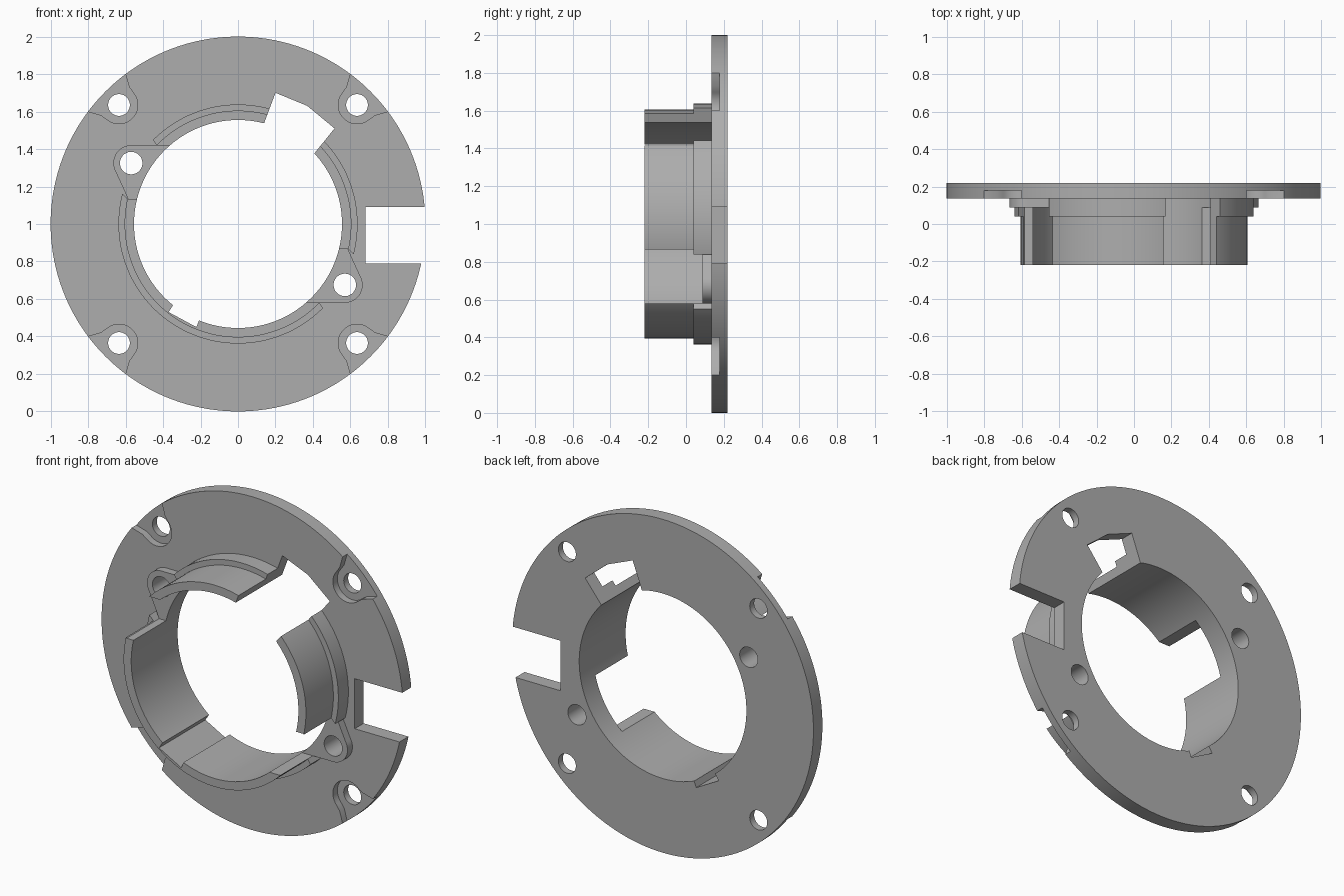
import bpy, bmesh
from math import sin, cos, radians

if "Cube" in bpy.data.objects:
    bpy.data.objects.remove(bpy.data.objects["Cube"], do_unlink=True)

grey = bpy.data.materials.new("plain grey")
grey.use_nodes = True
colour = (0.42, 0.42, 0.42, 1)
grey.diffuse_color = colour
grey.node_tree.nodes["Principled BSDF"].inputs["Base Color"].default_value = colour

FRONT, STEP, LUG, PLATE, POCKET, BACK = -0.22, 0.04, 0.088, 0.135, 0.178, 0.22
CENTRE_Z = 1.0
BORE = 0.555


def arc(cx, cz, r, start=0, end=360, n=48):
    """Points on an arc; a full circle omits its repeated end point."""
    count = n if abs(end - start) == 360 else n + 1
    angles = [radians(start + (end - start) * i / n) for i in range(count)]
    return [(cx + r * cos(a), cz + r * sin(a)) for a in angles]


def turned(points):
    """Half turn about the bore axis."""
    return [(-x, -z) for x, z in points]


def prism(name, points, y0, y1):
    """Extrude an outline in x and z from y0 to y1."""
    bm = bmesh.new()
    base = bm.faces.new([bm.verts.new((x, y0, z + CENTRE_Z)) for x, z in points])
    out = bmesh.ops.extrude_face_region(bm, geom=[base])
    moved = [v for v in out["geom"] if isinstance(v, bmesh.types.BMVert)]
    bmesh.ops.translate(bm, verts=moved, vec=(0, y1 - y0, 0))
    bmesh.ops.recalc_face_normals(bm, faces=bm.faces)
    mesh = bpy.data.meshes.new(name)
    bm.to_mesh(mesh)
    bm.free()
    obj = bpy.data.objects.new(name, mesh)
    bpy.context.collection.objects.link(obj)
    return obj


def part(name, points, y0, y1, cuts):
    """Make a solid, subtract every cut outline and shade it."""
    obj = prism(name, points, y0, y1)
    obj.data.materials.append(grey)
    bpy.ops.object.select_all(action="DESELECT")
    bpy.context.view_layer.objects.active = obj
    obj.select_set(True)
    for outline, c0, c1 in cuts:
        cutter = prism("cutter", outline, c0, c1)
        cutter.hide_render = True
        mod = obj.modifiers.new("cut", "BOOLEAN")
        mod.operation, mod.solver, mod.object = "DIFFERENCE", "EXACT", cutter
        bpy.ops.object.modifier_apply(modifier=mod.name)
        bpy.data.objects.remove(cutter, do_unlink=True)
    bpy.ops.object.shade_smooth_by_angle(angle=radians(25))
    return obj


def through(points):
    return (points, -0.5, 0.5)


# Cut outlines shared by the parts
bore = through(arc(0, 0, BORE, n=128))
key_notch = through([(0.065, 0.34), (0.2, 0.70), (0.37, 0.63),
                     (0.515, 0.51), (0.305, 0.25)])
small_notch = through([(-0.17, -0.535 + 0.12), (-0.222, -0.55),
                       (-0.37, -0.47), (-0.30, -0.36)])
gap_outline = [(0.3, -0.13), (0.585, -0.13), (0.64, -0.185), (0.8, -0.185),
               (0.8, -0.46), (0.46, -0.46), (0.435, -0.42), (0.3, -0.42)]
lug_gaps = [through(gap_outline), through(turned(gap_outline))]
lug_hole = arc(0.57, -0.325, 0.06)
lug_holes = [through(lug_hole), through(turned(lug_hole))]
side_slot = through([(0.68, 0.09), (1.2, 0.09), (1.2, -0.21), (0.68, -0.21)])

# Screw holes and their open front pockets in the four corners
pocket = ([(1.0, 0.66), (0.8, 0.6), (0.73, 0.58)]
          + arc(0.635, 0.635, 0.1, -50, -220, 24)
          + [(0.58, 0.73), (0.6, 0.8), (0.66, 1.0), (1.0, 1.0)])
corners = []
for sx in (-1, 1):
    for sz in (-1, 1):
        corners.append(through(arc(0.635 * sx, 0.635 * sz, 0.058)))
        corners.append(([(x * sx, z * sz) for x, z in pocket], -0.5, POCKET))

# Round base plate
part("base_plate", arc(0, 0, 1, n=160), PLATE, BACK,
     [bore, key_notch, small_notch, side_slot] + lug_holes + corners)

# Shoulder ring and the curved wall tabs standing on it
part("shoulder_ring", arc(0, 0, 0.638, n=128), STEP, PLATE,
     [bore, key_notch, small_notch] + lug_gaps)
part("wall_tabs", arc(0, 0, 0.605, n=128), FRONT, STEP,
     [bore, key_notch, small_notch] + lug_gaps)

# Two opposite screw lugs
lug = ([(0.36, -0.42)] + arc(0.57, -0.325, 0.095, -90, 30, 24)
       + [(0.612, -0.19), (0.585, -0.13), (0.36, -0.13)])
for name, outline in (("left_lug", lug), ("right_lug", turned(lug))):
    part(name, outline, LUG, PLATE, [bore] + lug_holes)
